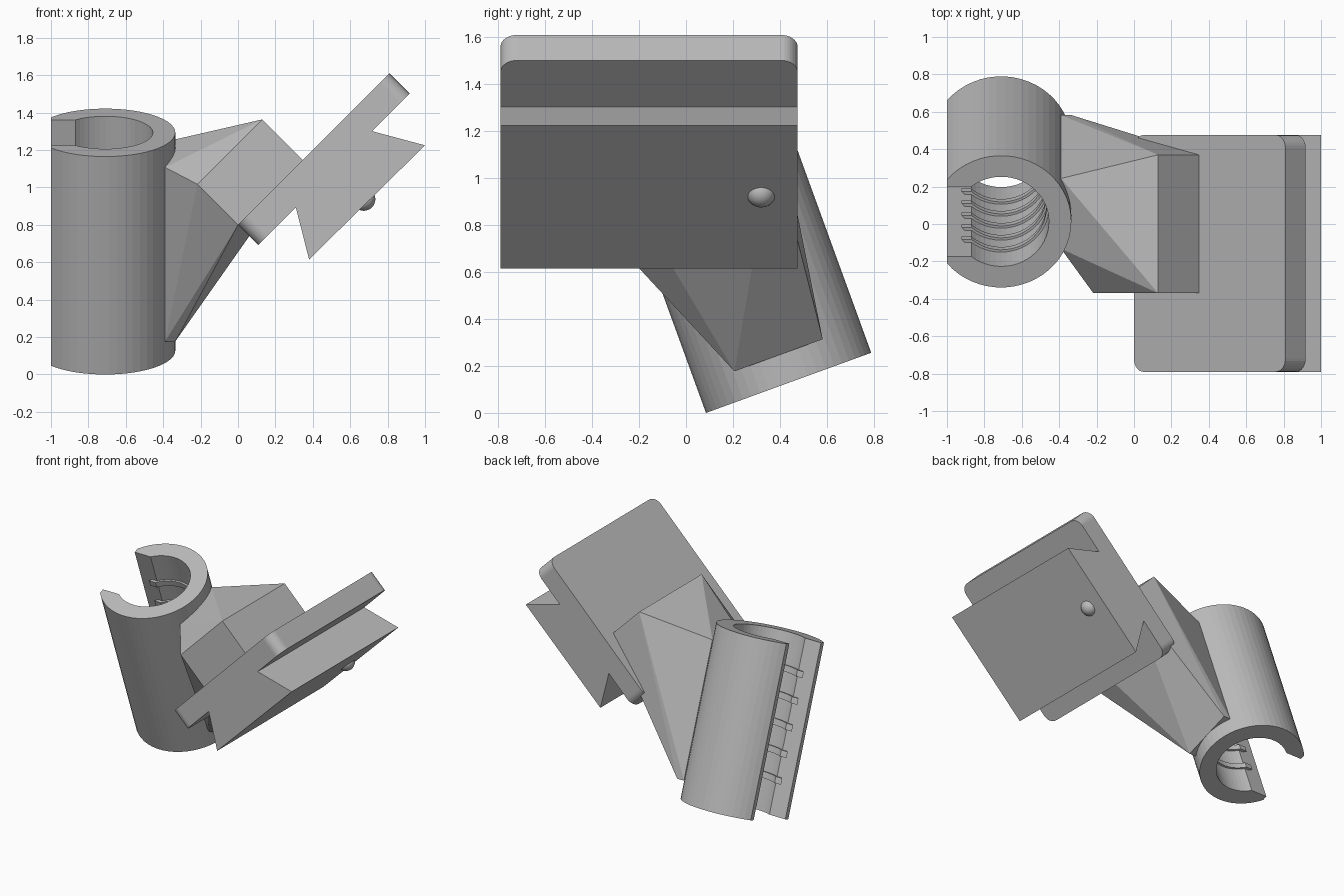
import bpy, bmesh, math
from mathutils import Matrix, Vector

cube = bpy.data.objects.get("Cube")
if cube:
    bpy.data.objects.remove(cube, do_unlink=True)

grey = bpy.data.materials.new("plain_grey")
grey.use_nodes = True
GREY = (0.5, 0.5, 0.5, 1)
grey.diffuse_color = GREY
grey.node_tree.nodes["Principled BSDF"].inputs["Base Color"].default_value = GREY


def finish(name, bm, smooth=False):
    bmesh.ops.recalc_face_normals(bm, faces=bm.faces)
    mesh = bpy.data.meshes.new(name)
    for f in bm.faces:
        f.smooth = smooth
    bm.to_mesh(mesh)
    bm.free()
    mesh.materials.append(grey)
    obj = bpy.data.objects.new(name, mesh)
    bpy.context.collection.objects.link(obj)
    return obj


def prism(name, profile, depth, frame):
    """Extrude a flat profile along the frame's local z."""
    bm = bmesh.new()
    face = bm.faces.new([bm.verts.new((x, y, 0)) for x, y in profile])
    ext = bmesh.ops.extrude_face_region(bm, geom=[face])["geom"]
    top = [v for v in ext if isinstance(v, bmesh.types.BMVert)]
    bmesh.ops.translate(bm, verts=top, vec=(0, 0, depth))
    bm.transform(frame)
    return finish(name, bm)


def arc(r, start, end, n, cx=0, cy=0):
    return [(cx + r * math.cos(start + (end - start) * i / n),
             cy + r * math.sin(start + (end - start) * i / n)) for i in range(n + 1)]


# Clip sleeve: tilted tube with an open slot and trimmed lips
TILT = math.radians(20)
LENGTH, OUTER, BORE, SLOT, LIP = 1.24, 0.375, 0.255, 0.2, -0.29
sleeve = Matrix.Translation((-0.71, 0.437, 0.128)) @ Matrix.Rotation(TILT, 4, 'X')
a = math.acos(LIP / OUTER)
b = math.pi - math.asin(SLOT / BORE)
profile = arc(OUTER, -a, a, 42) + [(LIP, SLOT)] + arc(BORE, b, -b, 40) + [(LIP, -SLOT)]
prism("clip_sleeve", profile, LENGTH, sleeve)

# Five thin grip rings inside the bore, ends standing into the slot
R_IN, R_OUT, GAP, THICK = 0.242, 0.28, 0.182, 0.045
a = math.pi - math.asin(GAP / R_OUT)
b = math.pi - math.asin(GAP / R_IN)
ring = arc(R_OUT, -a, a, 40) + arc(R_IN, b, -b, 40)
for i in range(5):
    t = LENGTH / 2 + (i - 2) * 0.187 - THICK / 2
    prism(f"grip_ring_{i + 1}", ring, THICK, sleeve @ Matrix.Translation((0, 0, t)))

# Bracket: hull between a pad on the sleeve and a block on the plate
s = math.sqrt(0.5)
along, out = Vector((s, 0, s)), Vector((s, 0, -s))
base = Vector((0, 0, 0.8))
bm = bmesh.new()
for x in (0.32, 0.375):
    for y in (-0.2, 0.2):
        for t in (0.125, 1.115):
            bm.verts.new(sleeve @ Vector((x, y, t)))
for u in (0, 0.49):
    for n in (0, -0.307):
        for y in (-0.37, 0.37):
            bm.verts.new(base + along * u + out * n + Vector((0, y, 0)))
hull = bmesh.ops.convex_hull(bm, input=bm.verts)
unused = [g for g in hull["geom_interior"] if isinstance(g, bmesh.types.BMVert)]
bmesh.ops.delete(bm, geom=unused, context='VERTS')
bmesh.ops.dissolve_limit(bm, angle_limit=0.01, verts=bm.verts, edges=bm.edges)
finish("bracket", bm)

# Sloped plate with rounded corners
Y0, Y1, W, R = -0.79, 0.475, 1.145, 0.07
rounded = []
for k, (u, v) in enumerate([(W - R, Y1 - R), (R, Y1 - R), (R, Y0 + R), (W - R, Y0 + R)]):
    rounded += arc(R, k * math.pi / 2, (k + 1) * math.pi / 2, 8, u, v)
frame = Matrix((along, (0, 1, 0), out)).transposed().to_4x4()
frame.translation = base
prism("plate", rounded, 0.153, frame)

# Dovetail rail across the full width of the plate
rail = [(0.31, 0.89), (0.38, 0.615), (1.0, 1.225), (0.72, 1.3), (0.70, 1.32), (0.29, 0.91)]
side = Matrix(((1, 0, 0, 0), (0, 0, 1, Y0), (0, 1, 0, 0), (0, 0, 0, 1)))
prism("dovetail_rail", rail, Y1 - Y0, side)

# Small round detent on the rail face
bm = bmesh.new()
bmesh.ops.create_uvsphere(bm, u_segments=32, v_segments=16, radius=0.0625)
bmesh.ops.translate(bm, verts=bm.verts, vec=(0.672, 0.32, 0.9375))
finish("detent_bump", bm, smooth=True)
